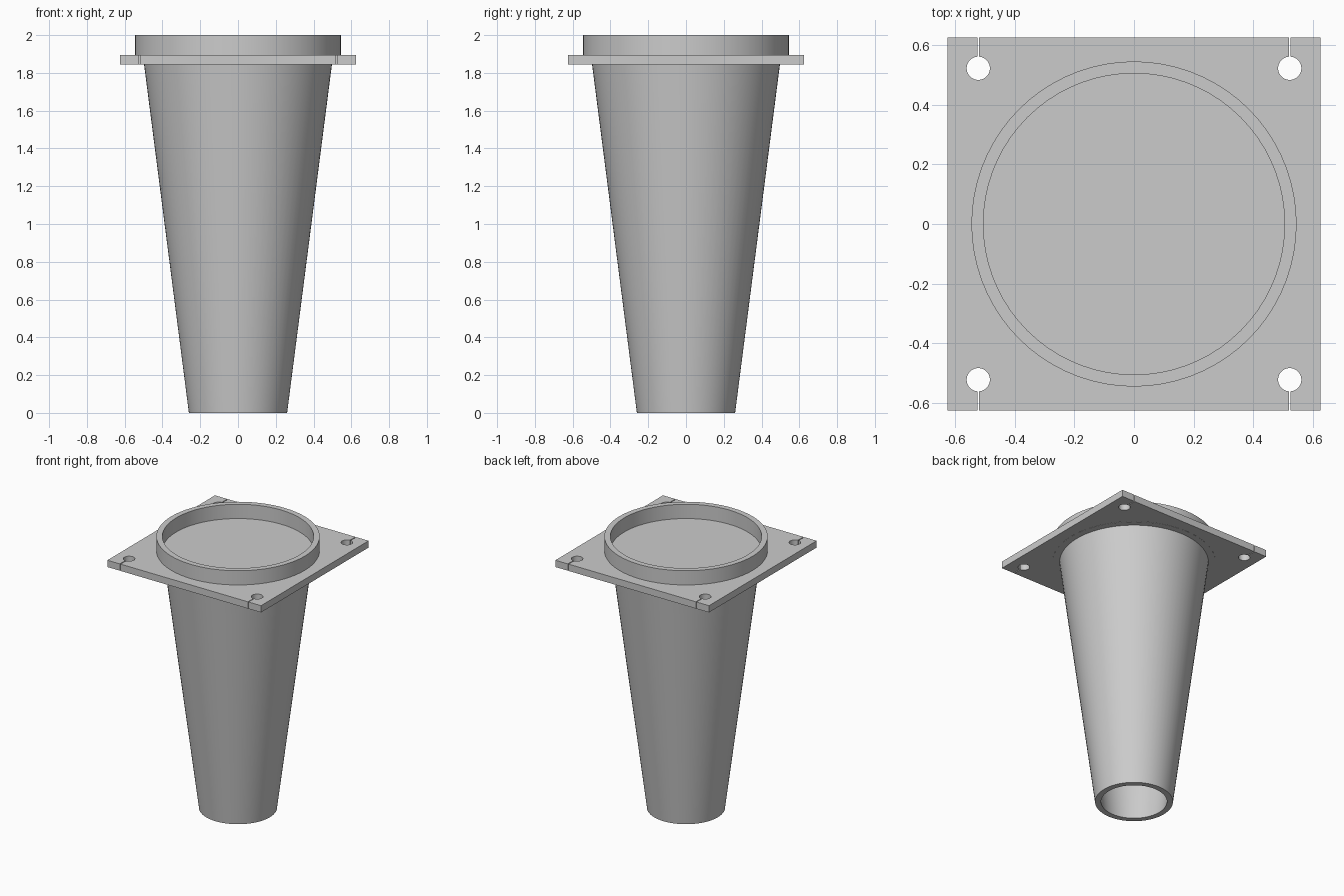
import bpy
import bmesh
from math import pi, sin, cos, asin, radians

old = bpy.data.objects.get("Cube")
if old:
    bpy.data.objects.remove(old, do_unlink=True)

# Single grey material
GREY = (0.6, 0.6, 0.6, 1.0)
grey = bpy.data.materials.new("plain grey")
grey.use_nodes = True
grey.diffuse_color = GREY
grey.node_tree.nodes["Principled BSDF"].inputs["Base Color"].default_value = GREY

PLATE_BOTTOM, PLATE_TOP, TOP = 1.845, 1.895, 2.0
HALF = 0.626
HOLE_POS, HOLE_R, SLIT = 0.522, 0.039, 0.006


def finish(bm, name):
    bmesh.ops.recalc_face_normals(bm, faces=bm.faces)
    mesh = bpy.data.meshes.new(name)
    bm.to_mesh(mesh)
    bm.free()
    obj = bpy.data.objects.new(name, mesh)
    bpy.context.collection.objects.link(obj)
    mesh.materials.append(grey)
    bpy.ops.object.select_all(action="DESELECT")
    obj.select_set(True)
    bpy.context.view_layer.objects.active = obj
    bpy.ops.object.shade_smooth_by_angle(angle=radians(30))
    return obj


def revolve(name, profile, segments=72):
    """Spin a closed (radius, z) profile around the z axis."""
    bm = bmesh.new()
    rings = []
    for i in range(segments):
        a = 2 * pi * i / segments
        rings.append([bm.verts.new((r * cos(a), r * sin(a), z)) for r, z in profile])
    n = len(profile)
    for i in range(segments):
        a, b = rings[i], rings[(i + 1) % segments]
        for j in range(n):
            k = (j + 1) % n
            bm.faces.new((a[j], b[j], b[k], a[k]))
    return finish(bm, name)


def keyhole(x, steps=32):
    """Outline of a round hole joined to the front edge by a thin slit."""
    gap = asin(SLIT / 2 / HOLE_R)
    start, sweep = -pi / 2 - gap, 2 * pi - 2 * gap
    arc = []
    for i in range(steps + 1):
        a = start - sweep * i / steps
        arc.append((x + HOLE_R * cos(a), -HOLE_POS + HOLE_R * sin(a)))
    return [(x - SLIT / 2, -HALF)] + arc + [(x + SLIT / 2, -HALF)]


# Square flange with four slit screw holes
front = [(-HALF, -HALF)] + keyhole(-HOLE_POS) + keyhole(HOLE_POS) + [(HALF, -HALF)]
outline = front + [(-x, -y) for x, y in front]
bm = bmesh.new()
base = bm.faces.new([bm.verts.new((x, y, PLATE_BOTTOM)) for x, y in outline])
extruded = bmesh.ops.extrude_face_region(bm, geom=[base], use_keep_orig=True)
top_verts = [g for g in extruded["geom"] if isinstance(g, bmesh.types.BMVert)]
bmesh.ops.translate(bm, verts=top_verts, vec=(0, 0, PLATE_TOP - PLATE_BOTTOM))
finish(bm, "mounting_flange")

# Raised collar passing through the flange
revolve("collar_ring", [(0.545, PLATE_BOTTOM - 0.001), (0.545, TOP),
                        (0.505, TOP), (0.505, PLATE_BOTTOM - 0.001)])

# Hollow tapered tube, open at the bottom
revolve("tapered_tube", [(0.26, 0), (0.498, PLATE_BOTTOM + 0.005),
                         (0.458, PLATE_BOTTOM + 0.005), (0.22, 0)])
